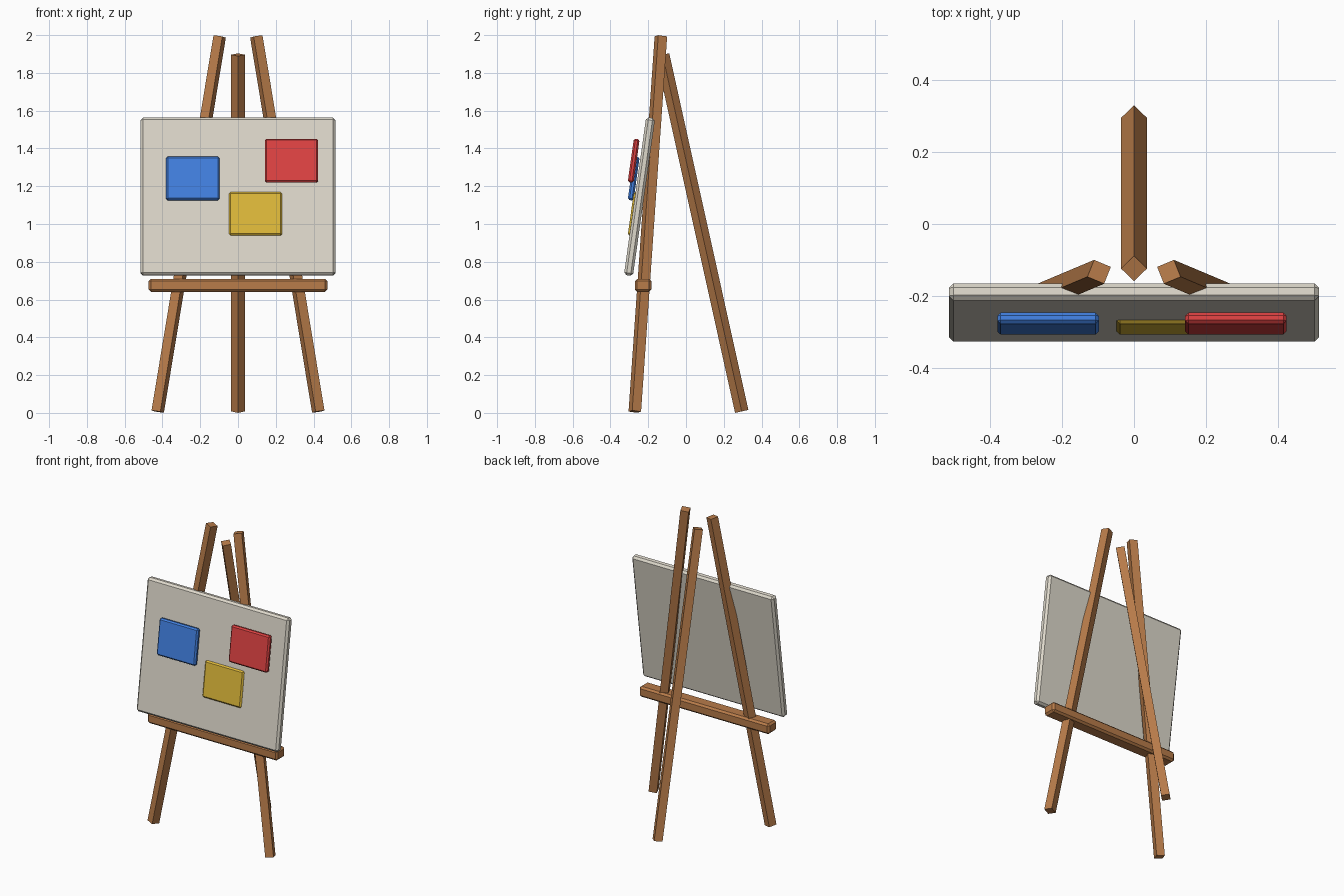
import bpy
from mathutils import Vector

cube = bpy.data.objects.get("Cube")
if cube:
    bpy.data.objects.remove(cube, do_unlink=True)


def material(name, rgb):
    mat = bpy.data.materials.new(name)
    mat.use_nodes = True
    mat.diffuse_color = (*rgb, 1)
    mat.node_tree.nodes["Principled BSDF"].inputs["Base Color"].default_value = (*rgb, 1)
    return mat


wood = material("warm wood", (0.48, 0.20, 0.068))
canvas_white = material("canvas off white", (0.73, 0.69, 0.60))
red = material("red paint", (0.74, 0.055, 0.055))
blue = material("blue paint", (0.054, 0.22, 0.76))
yellow = material("yellow paint", (0.74, 0.49, 0.043))


def leg(name, foot, top):
    """Four-sided pole, one corner turned toward its lean."""
    foot, top = Vector(foot), Vector(top)
    axis = top - foot
    bpy.ops.mesh.primitive_cylinder_add(vertices=4, radius=0.036, depth=axis.length,
                                        location=(foot + top) / 2)
    obj = bpy.context.object
    obj.name = name
    obj.rotation_euler = axis.to_track_quat('Z', 'Y').to_euler()
    obj.data.materials.append(wood)


def slab(name, location, size, mat, bevel, tilt=0):
    """Box with chamfered edges, leaning back by tilt."""
    bpy.ops.mesh.primitive_cube_add(size=1, location=location)
    obj = bpy.context.object
    obj.name = name
    obj.scale = size
    bpy.ops.object.transform_apply(location=False, rotation=False, scale=True)
    obj.rotation_euler.x = -tilt
    mod = obj.modifiers.new("chamfer", 'BEVEL')
    mod.width = bevel
    mod.segments = 1
    obj.data.materials.append(mat)


# Tripod
for side, s in (("left", 1), ("right", -1)):
    leg(f"front_leg_{side}", (s * 0.425, -0.271, 0.007), (s * 0.097, -0.133, 1.993))
leg("back_leg", (0, 0.295, 0.008), (0, -0.124, 1.896))

# Ledge and canvas
LEAN = 0.14
slab("ledge", (0, -0.227, 0.675), (0.945, 0.088, 0.068), wood, 0.012)
slab("canvas", (0, -0.246, 1.145), (1.03, 0.048, 0.843), canvas_white, 0.013, LEAN)

# Paint patches
for name, x, z, mat in (("blue_patch", -0.239, 1.241, blue),
                        ("red_patch", 0.283, 1.335, red),
                        ("yellow_patch", 0.093, 1.053, yellow)):
    slab(name, (x, -0.277, z), (0.282, 0.031, 0.233), mat, 0.009, LEAN)
